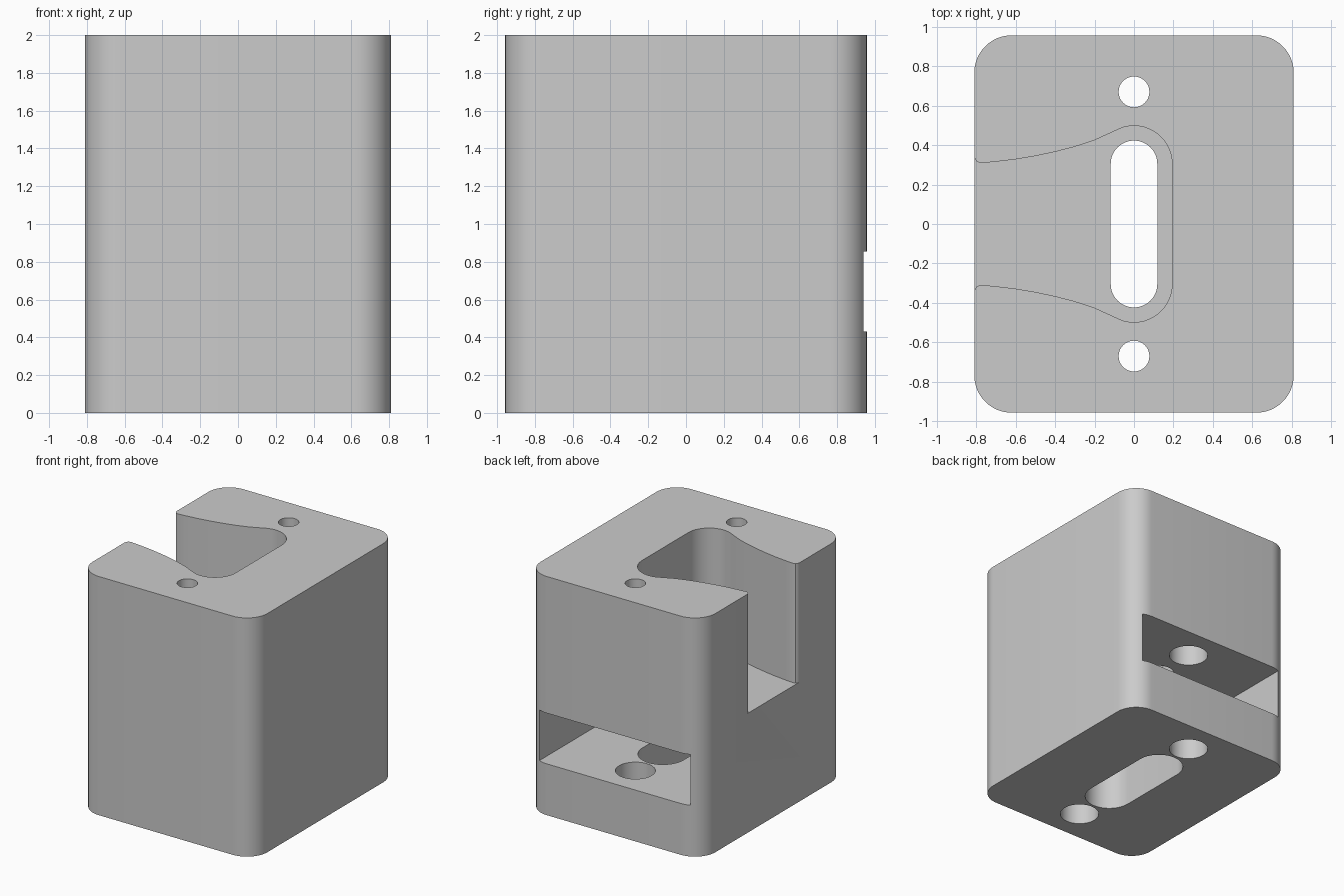
import bpy, bmesh, math

if "Cube" in bpy.data.objects:
    bpy.data.objects.remove(bpy.data.objects["Cube"])

grey = bpy.data.materials.new("light_grey")
grey.diffuse_color = (0.6, 0.6, 0.6, 1)
grey.use_nodes = True
grey.node_tree.nodes["Principled BSDF"].inputs["Base Color"].default_value = grey.diffuse_color


def prism(name, pts, z0, z1):
    """Extrude a closed counter-clockwise outline from z0 up to z1."""
    bm = bmesh.new()
    base = bm.faces.new([bm.verts.new((x, y, z0)) for x, y in pts])
    top = bmesh.ops.extrude_face_region(bm, geom=[base])["geom"]
    bmesh.ops.translate(bm, vec=(0, 0, z1 - z0),
                        verts=[v for v in top if isinstance(v, bmesh.types.BMVert)])
    bmesh.ops.recalc_face_normals(bm, faces=bm.faces)
    mesh = bpy.data.meshes.new(name)
    bm.to_mesh(mesh)
    bm.free()
    mesh.materials.append(grey)
    ob = bpy.data.objects.new(name, mesh)
    bpy.context.collection.objects.link(ob)
    return ob


def arc(cx, cy, r, a0, a1, n):
    return [(cx + r * math.cos(math.radians(a0 + (a1 - a0) * i / n)),
             cy + r * math.sin(math.radians(a0 + (a1 - a0) * i / n))) for i in range(n + 1)]


def rounded_rect(hx, hy, r, n=12):
    pts = []
    for i, (sx, sy) in enumerate([(1, 1), (-1, 1), (-1, -1), (1, -1)]):
        pts += arc(sx * (hx - r), sy * (hy - r), r, 90 * i, 90 * i + 90, n)
    return pts


def slot(r, cy=0.305):
    return arc(0, cy, r, 0, 180, 24) + arc(0, -cy, r, 180, 360, 24)


def circle(cy, r):
    return arc(0, cy, r, 0, 360, 40)[:-1]


# Main block with rounded vertical corners
body = prism("block_body", rounded_rect(0.81, 0.957, 0.19), 0, 2)

# Flared top pocket, open on the left side
half = arc(0, 0.305, 0.193, 0, 120, 16) + [
    (-0.2, 0.425), (-0.3, 0.392), (-0.4, 0.366), (-0.5, 0.345), (-0.6, 0.328),
    (-0.7, 0.316), (-0.775, 0.309), (-0.795, 0.315), (-0.806, 0.328), (-0.81, 0.345),
    (-1.0, 0.345)]
pocket = half + [(x, -y) for x, y in reversed(half)]

cutters = [
    prism("pocket_cutter", pocket, 1.0, 2.2),
    # Drawer-like cavity, open at the back
    prism("cavity_cutter", [(-0.7, -0.85), (0.7, -0.85), (0.7, 1.2), (-0.7, 1.2)], 0.43, 0.855),
    # Narrow slot below the pocket, wide slot through the base
    prism("narrow_slot_cutter", slot(0.118), 0.7, 1.3),
    prism("wide_slot_cutter", slot(0.19), -0.2, 0.6),
]
# Stepped screw holes
for y in (0.67, -0.67):
    cutters.append(prism("wide_bore_cutter", circle(y, 0.152), -0.2, 1.5))
    cutters.append(prism("screw_hole_cutter", circle(y, 0.078), 1.4, 2.2))

bpy.context.view_layer.objects.active = body
for c in cutters:
    c.hide_render = True
    mod = body.modifiers.new("cut", "BOOLEAN")
    mod.operation = "DIFFERENCE"
    mod.solver = "EXACT"
    mod.object = c
    bpy.ops.object.modifier_apply(modifier=mod.name)
    bpy.data.objects.remove(c)

bpy.ops.object.select_all(action="DESELECT")
body.select_set(True)
bpy.ops.object.shade_smooth_by_angle(angle=math.radians(30))
